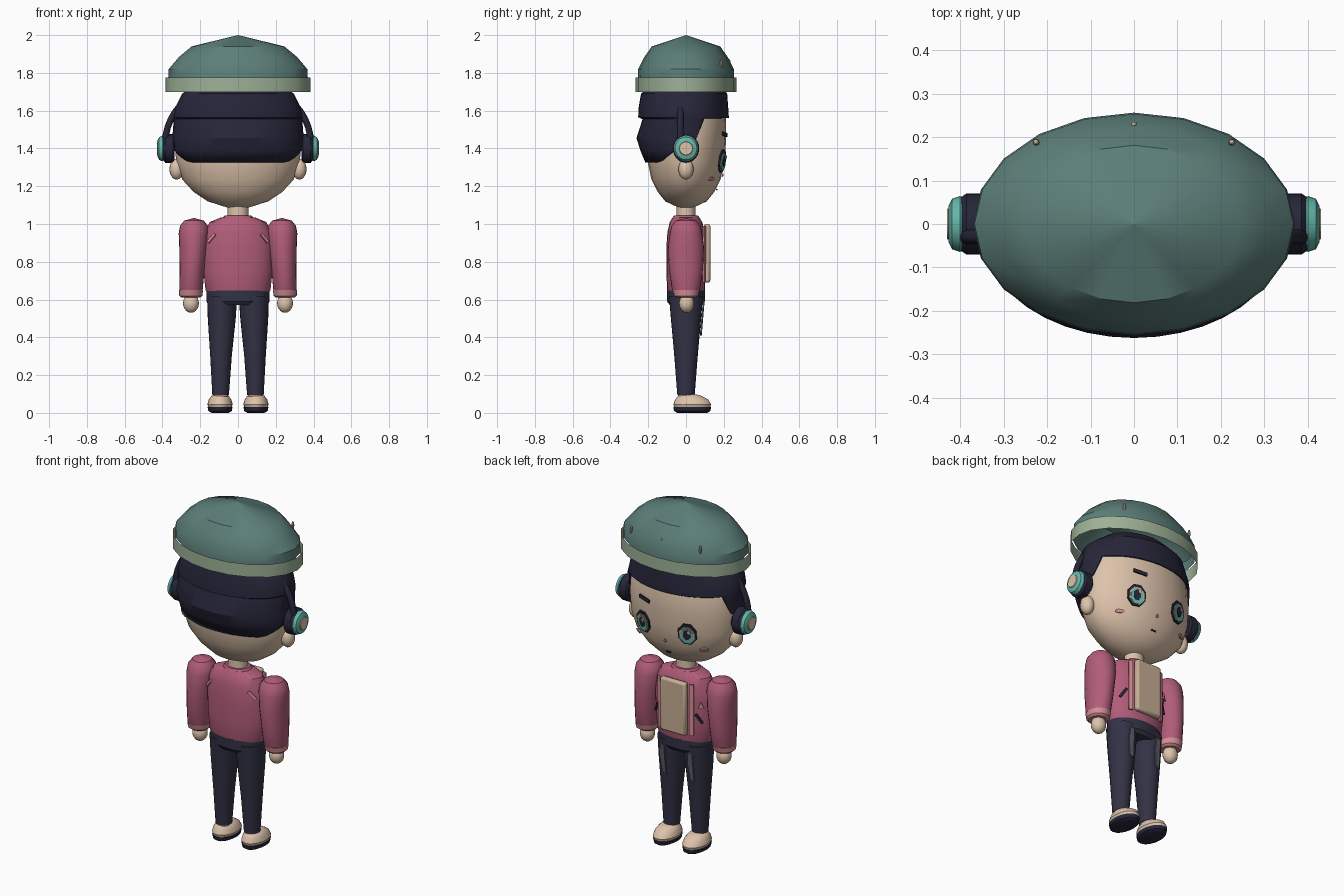
import bpy, bmesh, math
from mathutils import Vector

if "Cube" in bpy.data.objects:
    bpy.data.objects.remove(bpy.data.objects["Cube"])


def material(name, r, g, b):
    m = bpy.data.materials.new(name)
    m.use_nodes = True
    m.diffuse_color = (r, g, b, 1)
    m.node_tree.nodes["Principled BSDF"].inputs["Base Color"].default_value = (r, g, b, 1)
    return m


SKIN = material("skin", .73, .55, .41)
HAT = material("hat green", .107, .21, .19)
BAND = material("pale green", .34, .44, .31)
HAIR = material("hair navy", .02, .019, .042)
PANTS = material("trouser navy", .032, .032, .06)
JACKET = material("jacket rose", .44, .11, .19)
PINK = material("pale pink", .66, .27, .3)
TEAL = material("bright teal", .13, .48, .41)
BEIGE = material("beige", .58, .43, .30)
GREY = material("grey", .11, .11, .155)


def make(name, bm, mat):
    bmesh.ops.remove_doubles(bm, verts=bm.verts, dist=1e-5)
    bmesh.ops.recalc_face_normals(bm, faces=bm.faces)
    mesh = bpy.data.meshes.new(name)
    bm.to_mesh(mesh)
    bm.free()
    obj = bpy.data.objects.new(name, mesh)
    bpy.context.collection.objects.link(obj)
    mesh.materials.append(mat)
    return obj


def ring_at(rings, z):
    """Interpolated (rx, ry, cx, cy) at height z; rings run upward."""
    rings = [tuple(r) + (0,) * (5 - len(r)) for r in rings]
    z = min(max(z, rings[0][0]), rings[-1][0])
    for a, b in zip(rings, rings[1:]):
        if z <= b[0]:
            t = (z - a[0]) / (b[0] - a[0])
            return [p + (q - p) * t for p, q in zip(a[1:], b[1:])]


def loft(name, rings, mat, n=24, caps=True, hem=None):
    """Stacked elliptical rings; hem(angle) can lift the lower edge."""
    bm = bmesh.new()
    rows = []
    for ring in rings:
        row = []
        for i in range(n):
            a = math.tau * i / n
            z = max(ring[0], hem(a)) if hem else ring[0]
            rx, ry, cx, cy = ring_at(rings, z)
            row.append(bm.verts.new((cx + rx * math.sin(a), cy - ry * math.cos(a), z)))
        rows.append(row)
    for lo, hi in zip(rows, rows[1:]):
        for i in range(n):
            j = (i + 1) % n
            quad = (lo[i], lo[j], hi[j], hi[i])
            unique = {tuple(round(c, 5) for c in v.co): v for v in quad}
            if len(unique) > 2:
                bm.faces.new(list(unique.values()))
    if caps:
        for row, r in ((rows[0], rings[0]), (rows[-1], rings[-1])):
            if r[1] > .002:
                bm.faces.new(row)
    return make(name, bm, mat)


def ball(name, loc, size, mat, seg=16):
    bm = bmesh.new()
    bmesh.ops.create_uvsphere(bm, u_segments=seg, v_segments=seg // 2 + 2, radius=1)
    bmesh.ops.scale(bm, vec=size, verts=bm.verts)
    bmesh.ops.translate(bm, vec=loc, verts=bm.verts)
    return make(name, bm, mat)


def oval(w, h, n=10):
    return [(w * math.sin(math.tau * (i + .5) / n), h * math.cos(math.tau * (i + .5) / n)) for i in range(n)]


def bar(w, h, tilt=0):
    c, s = math.cos(tilt), math.sin(tilt)
    return [(u * c - v * s, u * s + v * c) for u, v in ((-w, -h), (w, -h), (w, h), (-w, h))]


def plate(name, outline, rings, x, z, mat, face=1, lift=.004, shift=(0, 0), thick=.008):
    """Thin plate lying on a lofted surface, on its +y (face=1) or -y side."""
    def point(px, pz):
        rx, ry, cx, cy = ring_at(rings, pz)
        return Vector((px, cy + face * ry * math.sqrt(max(0, 1 - ((px - cx) / rx) ** 2)), pz))
    e = .02
    normal = (point(x, z + e) - point(x, z - e)).cross(point(x + e, z) - point(x - e, z)).normalized() * face
    bm = bmesh.new()
    back = [bm.verts.new((u + shift[0], 0, v + shift[1])) for u, v in outline]
    f = bm.faces.new(back)
    new = bmesh.ops.extrude_face_region(bm, geom=[f])["geom"]
    bmesh.ops.translate(bm, vec=(0, thick, 0), verts=[v for v in new if isinstance(v, bmesh.types.BMVert)])
    obj = make(name, bm, mat)
    obj.rotation_mode = 'QUATERNION'
    obj.rotation_quaternion = normal.to_track_quat('Y', 'Z')
    obj.location = point(x, z) + normal * lift
    return obj


# Head and neck
head = [(1.085, .05, .035), (1.12, .16, .11), (1.17, .235, .15), (1.235, .295, .183), (1.33, .328, .203),
        (1.45, .335, .213), (1.56, .325, .211), (1.66, .28, .185), (1.72, .18, .12)]
loft("head", head, SKIN)
loft("neck", [(1.0, .055, .05), (1.12, .055, .05)], SKIN, 16)


# Hair: nape at the back, sideburns and a straight fringe
def hairline(a):
    d = abs(math.degrees(a) - 360 * (a > math.pi))
    return 1.325 if d < 50 else 1.325 + (d - 50) * .0022 if d < 112 else 1.56


hair_rings = [(1.325, .336, .215), (1.39, .343, .23, 0, -.012), (1.455, .348, .242, 0, -.02),
              (1.555, .34, .228, 0, -.002), (1.565, .343, .24, 0, -.013), (1.61, .335, .238, 0, -.014),
              (1.69, .295, .228, 0, -.01), (1.76, .2, .15), (1.78, .001, .001)]
hair = loft("hair", hair_rings, HAIR, 40, False, hairline)
rim = hair.modifiers.new("thickness", 'SOLIDIFY')
rim.thickness = .012

# Hat with open brim band and studs
dome = [(1.765, .37, .256), (1.82, .367, .253), (1.885, .312, .22), (1.94, .246, .181), (2.0, .0005, .0005)]
loft("hat_dome", dome, HAT, 20, False)
loft("hat_band", [(1.70, .385, .267), (1.775, .385, .267)], BAND, 20, False)
for x, y in ((-.225, .188), (-.113, .207), (0, .228), (.113, .207), (.225, .188)):
    ball("hat_stud", (x, y, 1.85), (.008, .008, .025), BEIGE, 8)

# Headphones: arch and two layered cups
arch = bpy.data.curves.new("headphone_arch", 'CURVE')
arch.dimensions = '3D'
arch.bevel_depth = .017
arch.bevel_resolution = 2
path = arch.splines.new('POLY')
path.points.add(24)
for i, p in enumerate(path.points):
    a = math.pi * i / 24
    p.co = (.385 * math.cos(a), -.03, 1.43 + .325 * math.sin(a), 1)
arch.materials.append(HAIR)
bpy.context.collection.objects.link(bpy.data.objects.new("headphone_arch", arch))
cup_parts = (("cushion", HAIR, [(.335, .06, .06), (.345, .076, .07), (.385, .076, .07), (.4, .06, .06)]),
             ("shell", TEAL, [(.39, .06, .06), (.4, .068, .064), (.418, .06, .058), (.426, .042, .042)]),
             ("cap", SKIN, [(.42, .04, .04), (.43, .034, .034)]))

# Arm, leg and torso outlines
arm = [(.62, .056, .06, .248), (.66, .062, .075, .248), (.76, .066, .09, .243), (.88, .075, .095, .236),
       (.95, .08, .086, .234), (.99, .074, .077, .233), (1.018, .052, .054, .233), (1.032, .001, .001, .233)]
leg = [(.095, .044, .046, .092), (.3, .057, .062, .09), (.5, .074, .08, .086), (.62, .08, .09, .084)]
torso = [(.63, .16, .095), (.65, .172, .1), (.75, .183, .104), (.88, .186, .104),
         (.96, .175, .098), (1.01, .15, .086), (1.035, .09, .07)]


def mirrored(rings, s):
    return [(r[0], r[1], r[2], r[3] * s) for r in rings]


for s, side in ((1, "left_"), (-1, "right_")):
    for part, mat, rings in cup_parts:
        cup = loft(side + "headphone_" + part, rings, mat)
        cup.rotation_euler = (0, s * math.pi / 2, 0)
        cup.location = (0, 0, 1.4)
    ball(side + "ear", (s * .325, 0, 1.29), (.038, .04, .055), SKIN)

    # Face
    for part, w, h, mat, lift, shift in (
            ("eye_outline", .056, .066, HAIR, .004, (0, 0)), ("eye_white", .046, .052, BEIGE, .007, (0, -.004)),
            ("iris", .038, .048, TEAL, .010, (0, -.007)), ("pupil", .022, .031, HAIR, .013, (0, 0)),
            ("eye_glint", .009, .012, BEIGE, .016, (-.014, .02))):
        plate(side + part, oval(w, h, 8), head, s * .14, 1.335, mat, 1, lift, shift)
    plate(side + "cheek", oval(.026, .011), head, s * .21, 1.24, PINK, 1, .002)

    # Arm, cuff and hand
    loft(side + "sleeve", mirrored(arm, s), JACKET)
    loft(side + "cuff", mirrored([(.61, .05, .05, .25), (.62, .061, .064, .25), (.65, .064, .072, .249)], s), PINK)
    ball(side + "hand", (s * .249, .003, .58), (.042, .04, .05), SKIN)

    # Leg, sock, shoe and sole
    trouser = mirrored(leg, s)
    loft(side + "trouser_leg", trouser, PANTS)
    worn = [(-.018, -.09), (.006, -.075), (.018, .02), (.01, .09), (-.014, .075)]
    plate(side + "worn_patch", worn, trouser, s * .09, .5, GREY, 1, .002)
    loft(side + "sock", mirrored([(.06, .04, .04, .092), (.11, .04, .042, .092)], s), PINK, 16)
    sole = loft(side + "sole", [(0, .045, .08), (.01, .062, .096), (.03, .066, .1)], HAIR)
    sole.location = (s * .095, .033, 0)
    shoe = loft(side + "shoe", [(.026, .06, .094), (.045, .067, .1), (.07, .06, .088, 0, -.003),
                                (.09, .046, .062, 0, -.012), (.098, .03, .04, 0, -.018)], SKIN)
    shoe.location = (s * .095, .033, 0)

    # Jacket trims
    plate(side + "back_slash", bar(.008, .03, -.75 * s), torso, s * .137, .925, PINK, -1, .002)
    plate(side + "pocket_slash", bar(.007, .032, .6 * s), torso, s * .135, .79, HAIR, 1, .002)
    plate(side + "front_stripe", bar(.012, .15), torso, s * .1, .84, PINK, 1, .006)

plate("left_brow", bar(.04, .01, .12), head, .125, 1.475, HAIR)
plate("nose", oval(.007, .01, 6), head, 0, 1.26, PINK, 1, .002)
plate("mouth", bar(.014, .004), head, 0, 1.185, HAIR, 1, .002)

# Jacket, collar, chest panel and waist
loft("jacket_body", torso, JACKET)
loft("collar", [(1.0, .1, .085), (1.03, .085, .075), (1.045, .07, .062)], JACKET, 20)
loft("waistband", [(.57, .155, .085), (.59, .167, .1), (.648, .168, .1)], PANTS)
panel = plate("chest_panel", bar(.082, .155), torso, 0, .845, BEIGE, 1, -.01, thick=.035)
bevel = panel.modifiers.new("soft edge", 'BEVEL')
bevel.width = .012
bevel.segments = 2
plate("chest_badge", [(-.016, -.018), (.016, -.018), (.004, .02)], torso, -.145, .87, PINK, 1, .003)

# Smooth shading with sharp creases
bpy.ops.object.select_all(action='DESELECT')
for obj in bpy.context.scene.objects:
    if obj.type == 'MESH':
        obj.select_set(True)
        bpy.context.view_layer.objects.active = obj
bpy.ops.object.shade_smooth_by_angle(angle=math.radians(32))
